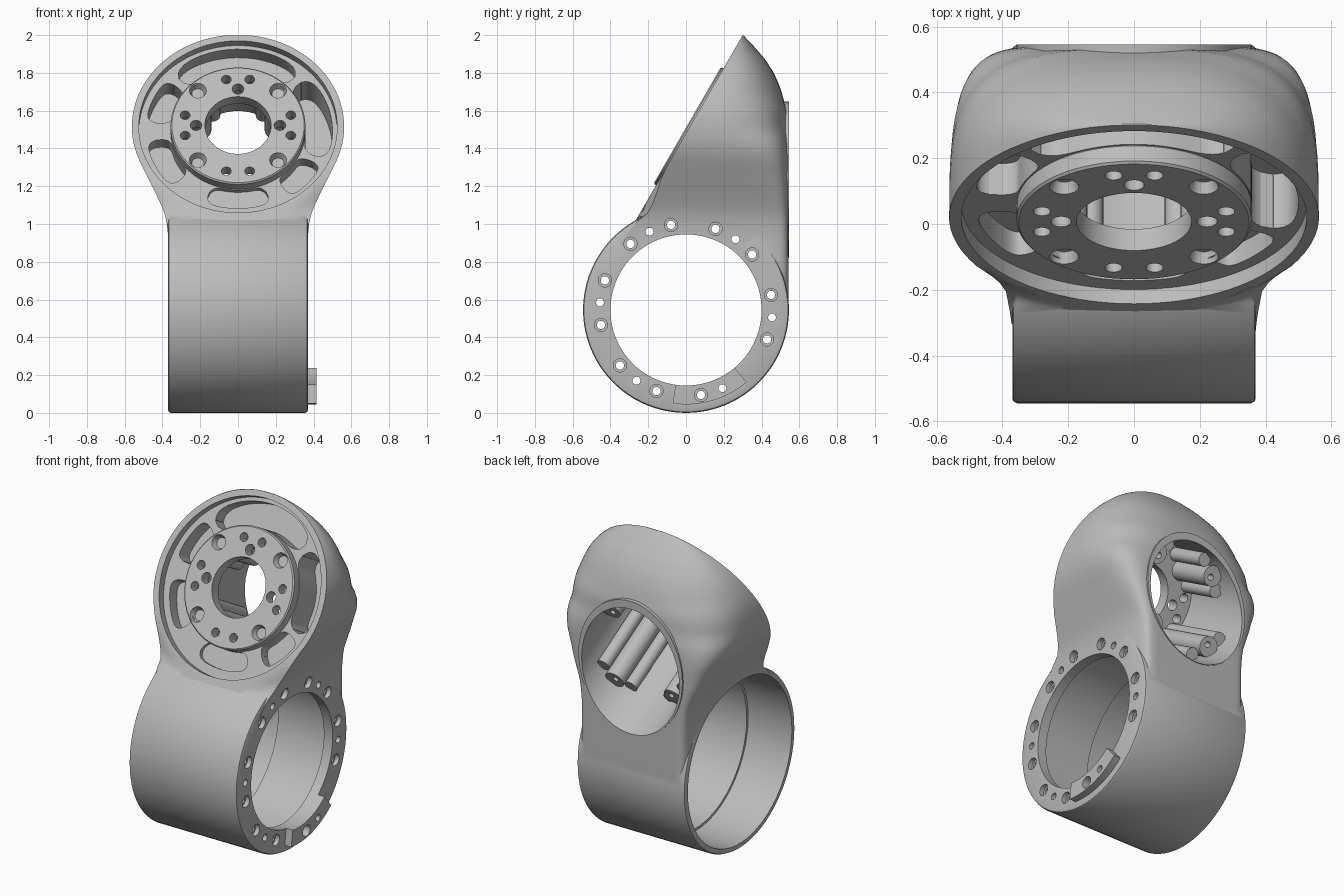
import bpy, bmesh, math
from mathutils import Matrix, Vector

cube = bpy.data.objects.get("Cube")
if cube:
    bpy.data.objects.remove(cube, do_unlink=True)

grey = bpy.data.materials.new("light grey")
grey.use_nodes = True
colour = (0.5, 0.5, 0.5, 1)
grey.diffuse_color = colour
grey.node_tree.nodes["Principled BSDF"].inputs["Base Color"].default_value = colour

# Frames: slanted mounting face (local z outward) and barrel axis (local z = +x)
CZ, R = 1.515, 0.562
FACE = Matrix.Translation((0, 0.02, CZ)) @ Matrix.Rotation(math.radians(60), 4, 'X')
BARREL = Matrix.Translation((0, 0, 0.545)) @ Matrix(((0, 0, 1), (1, 0, 0), (0, 1, 0))).to_4x4()


def skin(name, rows, loop=False):
    """Mesh a stack of closed point rings, capped unless it loops."""
    bm = bmesh.new()
    rings = [[bm.verts.new(p) for p in row] for row in rows]
    pairs = list(zip(rings, rings[1:]))
    if loop:
        pairs.append((rings[-1], rings[0]))
    else:
        bm.faces.new(rings[0])
        bm.faces.new(rings[-1])
    for p, q in pairs:
        for j in range(len(p)):
            k = (j + 1) % len(p)
            if (p[j].co - q[j].co).length > 1e-6 or (p[k].co - q[k].co).length > 1e-6:
                bm.faces.new((p[j], p[k], q[k], q[j]))
    bmesh.ops.remove_doubles(bm, verts=bm.verts, dist=1e-5)
    bmesh.ops.recalc_face_normals(bm, faces=bm.faces)
    me = bpy.data.meshes.new(name)
    bm.to_mesh(me)
    bm.free()
    me.materials.append(grey)
    ob = bpy.data.objects.new(name, me)
    bpy.context.collection.objects.link(ob)
    return ob


def polar(r, deg):
    return r * math.cos(math.radians(deg)), r * math.sin(math.radians(deg))


def ring_at(frame, profile, deg, at=(0, 0)):
    out = []
    for r, h in profile:
        x, y = polar(r, deg)
        out.append(frame @ Vector((at[0] + x, at[1] + y, h)))
    return out


def revolve(name, profile, frame, a0=0, a1=360, n=32, at=(0, 0)):
    """Spin a closed (radius, height) profile about the local z axis."""
    full = a1 - a0 == 360
    steps = n if full else n + 1
    return skin(name, [ring_at(frame, profile, a0 + (a1 - a0) * i / n, at) for i in range(steps)], full)


def block(r0, r1, h0, h1):
    return [(r0, h0), (r1, h0), (r1, h1), (r0, h1)]


def pocket(r0, r1, a0, a1, depth):
    """Curved slot in the slanted face with rounded ends."""
    mid, half, rows = (r0 + r1) / 2, (r1 - r0) / 2, []
    for i in range(25):
        t = -math.cos(math.pi * i / 24)
        hw = half * max(.3, math.sqrt(max(0, 1 - t ** 8)))
        rows.append(ring_at(FACE, block(mid - hw, mid + hw, -depth, .1), (a0 + a1) / 2 + t * (a1 - a0) / 2))
    return skin("pocket", rows)


def boolean(ob, other, op='DIFFERENCE'):
    mod = ob.modifiers.new("bool", 'BOOLEAN')
    mod.operation, mod.object, mod.solver = op, other, 'EXACT'
    deps = bpy.context.evaluated_depsgraph_get()
    me = bpy.data.meshes.new_from_object(ob.evaluated_get(deps))
    ob.modifiers.clear()
    ob.data = me
    bpy.data.objects.remove(other, do_unlink=True)


def ease(z, pts):
    """Piecewise line through (z, value) pairs."""
    for (a, u), (b, v) in zip(pts, pts[1:]):
        if z <= b:
            return u + (v - u) * max(0, (z - a) / (b - a))
    return pts[-1][1]


# Head and neck: stacked horizontal sections, flat in front and rounded behind
WIDTH = [(.5, .368), (.92, .369), (1, .376), (1.06, .39), (1.13, .42), (1.2, .455), (1.3, .504)]
BACK = [(.5, .54), (.62, .543), (1.4, .541), (1.6, .533), (1.72, .5), (1.8, .465), (1.87, .42), (1.94, .36), (2, .303)]
POWER = [(.5, 20), (1, 18), (1.25, 9), (1.5, 3.6), (1.7, 2.6), (2, 2.2)]


def section(z):
    chord = math.sqrt(max(0, R * R - ((z - CZ) / math.sin(math.radians(60))) ** 2))
    w = chord if z > 1.3 else ease(z, WIDTH)
    f = 0.02 + (z - CZ) * math.tan(math.radians(30))
    if z < 1:
        f = max(f, -math.sqrt(0.53 ** 2 - (z - 0.545) ** 2))
    slope = ease(z, [(1, 0), (1.2, .7), (2, .7)])
    corner = f + slope * max(0, w - chord)
    b, e = ease(z, BACK), 2 / ease(z, POWER)
    pts = []
    for i in range(41):
        c, s = math.cos(math.pi * i / 40), math.sin(math.pi * i / 40)
        s = 0 if i in (0, 40) else s
        pts.append((math.copysign(w * abs(c) ** e, c), corner + (b - corner) * s ** e, z))
    for i in range(1, 24):
        x = -w + 2 * w * i / 24
        pts.append((x, f + slope * max(0, abs(x) - chord), z))
    return pts


body = skin("link_body", [section(.5 + 1.499 * (1 - (1 - i / 44) ** 1.8)) for i in range(45)])

# Barrel
boolean(body, revolve("barrel", [(0, -.37), (.53, -.37), (.54, -.366), (.545, -.355),
                                 (.545, .355), (.54, .366), (.53, .37), (0, .37)], BARREL, n=96), 'UNION')

# Slanted face: ring recess and rounded pockets between spokes
boolean(body, revolve("recess", block(.35, .525, -.05, .2), FACE, n=96))
POCKETS = [(-20, 42, .5, .24), (48, 134, .503, .14), (140, 173, .49, .16),
           (187, 224, .485, .13), (248, 292, .47, .075), (305, 335, .485, .12)]
for a0, a1, outer, depth in POCKETS:
    boolean(body, pocket(.358, outer, a0, a1, depth))

# Rear lip and the tube running through the head
rear = Matrix.Translation((0, 0, 1.235)) @ Matrix.Diagonal((1, 1, 1.155, 1)) @ Matrix.Rotation(math.radians(-90), 4, 'X')
boolean(body, revolve("lip", block(0, .357, .44, .5455), rear, n=64), 'UNION')
boolean(body, revolve("cavity", block(0, .335, -1, .2), FACE, n=64))

# Index tab, barrel bore with a narrower flange, then the flange holes
boolean(body, revolve("tab", block(.38, .5, .33, .415), BARREL, -98, -50, 16), 'UNION')
boolean(body, revolve("bore", [(0, -.5), (.51, -.5), (.51, -.07), (.495, -.07), (.495, .31),
                               (.4, .31), (.4, .5), (0, .5)], BARREL, n=96))
for i in range(12):
    if i != 10:
        hole = [(0, .2), (.022, .2), (.022, .343), (.035, .343), (.035, .5), (0, .5)]
        boolean(body, revolve("screw_hole", hole, BARREL, n=20, at=polar(.457, 10 + 30 * i)))
for i in range(6):
    boolean(body, revolve("pin_hole", block(0, .021, .2, .5), BARREL, n=16, at=polar(.457, 55 + 60 * i)))

# Mounting ring with hole groups and shallow screw seats
ring = revolve("mounting_ring", [(.175, -.06), (.345, -.06), (.357, -.045), (.357, .008),
                                 (.35, .015), (.175, .015)], FACE, n=72)
for i in range(4):
    turn = FACE @ Matrix.Rotation(math.radians(90 * i), 4, 'Z')
    for at, r in (((.222, 0), .031), ((.28, .062), .026), ((.28, -.062), .026)):
        boolean(ring, revolve("bolt_hole", block(0, r, -.2, .2), turn, n=20, at=at))
    seat = [(0, -.02), (.032, -.02), (.072, .09), (0, .09)]
    boolean(ring, revolve("seat", seat, turn, n=24, at=polar(.3, 45)))

# Bosses and ribs running along the inside of the tube
parts = [body, ring]
for a in (45, 135, 225, 315):
    length = .38 if a < 180 else .57
    post = revolve("tube_boss", block(0, .06, -length, -.04), FACE, n=24, at=polar(.284, a))
    boolean(post, revolve("boss_hole", block(0, .018, -1, -length + .08), FACE, n=12, at=polar(.27, a)))
    parts.append(post)
    for d in (-19, 19):
        parts.append(revolve("tube_rib", block(0, .04, -length + .03, -.04), FACE, n=16, at=polar(.304, a + d)))

for ob in parts:
    bpy.ops.object.select_all(action='DESELECT')
    ob.select_set(True)
    bpy.context.view_layer.objects.active = ob
    bpy.ops.object.shade_smooth_by_angle(angle=math.radians(32))
